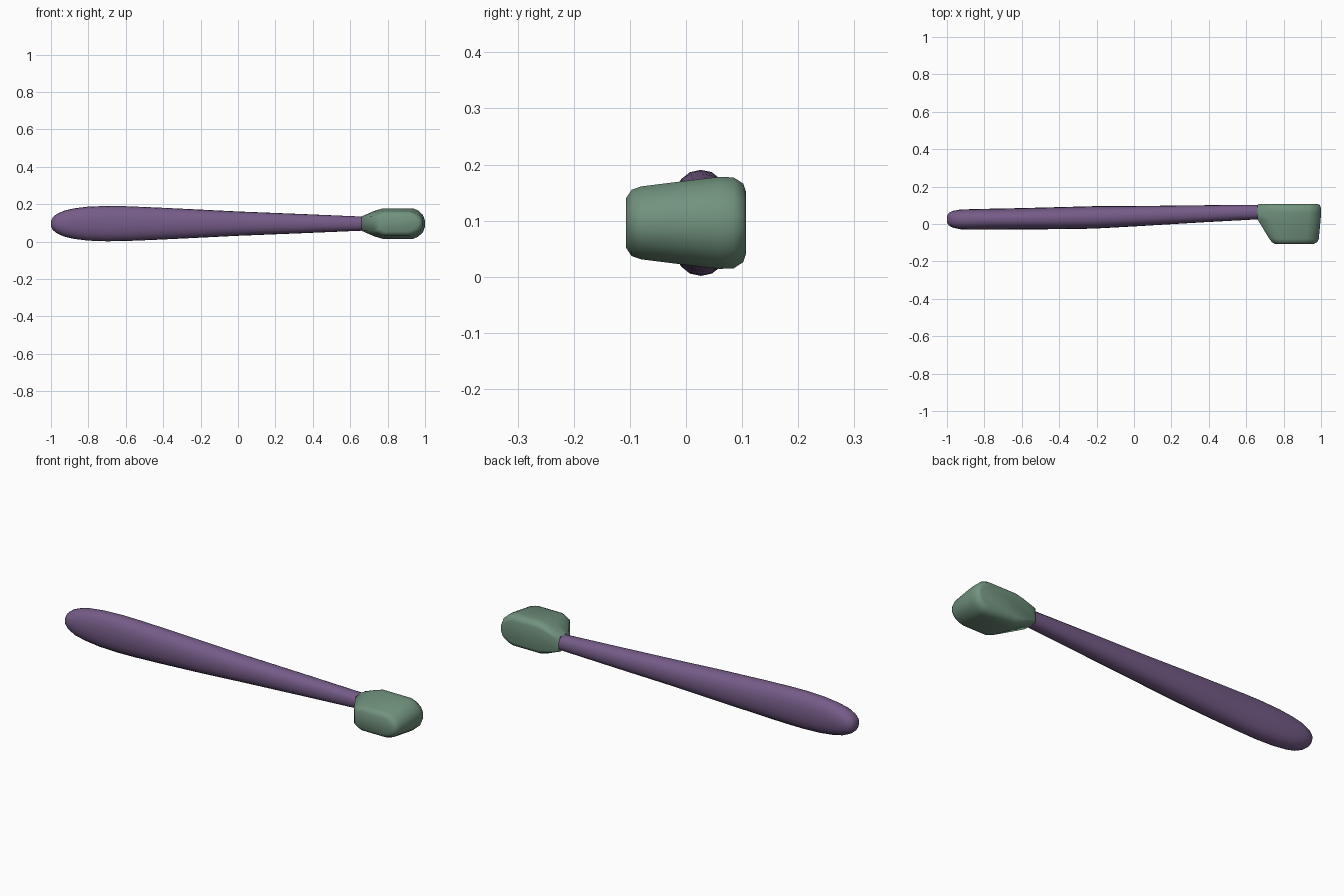
import bpy, bmesh, math

if "Cube" in bpy.data.objects:
    bpy.data.objects.remove(bpy.data.objects["Cube"])


def material(name, color):
    m = bpy.data.materials.new(name)
    m.diffuse_color = color
    m.use_nodes = True
    m.node_tree.nodes["Principled BSDF"].inputs["Base Color"].default_value = m.diffuse_color
    return m


def loft(name, rings, mat, angle):
    """Skin a list of equal-length rings and cap both ends."""
    bm = bmesh.new()
    loops = [[bm.verts.new(p) for p in ring] for ring in rings]
    n = len(loops[0])
    for a, b in zip(loops, loops[1:]):
        for i in range(n):
            j = (i + 1) % n
            bm.faces.new((a[i], a[j], b[j], b[i]))
    bm.faces.new(loops[0])
    bm.faces.new(loops[-1])
    bmesh.ops.recalc_face_normals(bm, faces=bm.faces)
    mesh = bpy.data.meshes.new(name)
    bm.to_mesh(mesh)
    bm.free()
    mesh.materials.append(mat)
    obj = bpy.data.objects.new(name, mesh)
    bpy.context.collection.objects.link(obj)
    bpy.ops.object.select_all(action='DESELECT')
    obj.select_set(True)
    bpy.context.view_layer.objects.active = obj
    bpy.ops.object.shade_smooth_by_angle(angle=math.radians(angle))
    return obj


ZC = 0.096


def signed_pow(v, e):
    return math.copysign(abs(v) ** e, v)


def oval(x, y0, y1, h, n=20):
    c, r = (y0 + y1) / 2, (y1 - y0) / 2
    pts = []
    for i in range(n):
        a = math.tau * i / n
        pts.append((x, c + r * signed_pow(math.cos(a), 0.9),
                    ZC + h * signed_pow(math.sin(a), 0.9)))
    return pts


# Handle: oval sections (x, y min, y max, half height)
handle = [(-1.0, 0.008, 0.042, 0.015), (-0.99, -0.008, 0.060, 0.034),
          (-0.97, -0.019, 0.070, 0.051), (-0.93, -0.028, 0.077, 0.069),
          (-0.88, -0.030, 0.079, 0.081), (-0.80, -0.030, 0.081, 0.091),
          (-0.70, -0.030, 0.083, 0.0945), (-0.60, -0.029, 0.085, 0.093),
          (-0.45, -0.028, 0.089, 0.087), (-0.22, -0.025, 0.095, 0.076),
          (0.0, -0.013, 0.096, 0.065), (0.35, 0.008, 0.100, 0.051),
          (0.68, 0.026, 0.103, 0.037)]
loft("handle", [oval(*s) for s in handle],
     material("purple", (0.178, 0.107, 0.245, 1)), 60)


def head_ring(y, xl, hl, xs, h, xr):
    top = [(xl, hl), (xl + (xs - xl) * 0.6, hl + (h - hl) * 0.68), (xs, h),
           (xr - 0.065, h), (xr - 0.038, h * 0.86),
           (xr - 0.012, h * 0.58), (xr, h * 0.2)]
    outline = top + [(x, -z) for x, z in reversed(top)]
    return [(x, y, ZC + z) for x, z in outline]


# Head: sections (y, left x, left half height, shoulder x, half height, right x)
head = [(0.107, 0.668, 0.030, 0.775, 0.055, 0.980),
        (0.102, 0.661, 0.036, 0.775, 0.070, 0.993),
        (0.085, 0.660, 0.038, 0.775, 0.081, 1.000),
        (0.060, 0.660, 0.038, 0.775, 0.082, 1.000),
        (0.025, 0.660, 0.038, 0.775, 0.078, 0.998),
        (-0.080, 0.724, 0.040, 0.780, 0.065, 0.988),
        (-0.097, 0.737, 0.036, 0.780, 0.059, 0.980),
        (-0.107, 0.755, 0.028, 0.785, 0.044, 0.960)]
loft("head", [head_ring(*s) for s in head],
     material("green", (0.165, 0.29, 0.207, 1)), 65)
